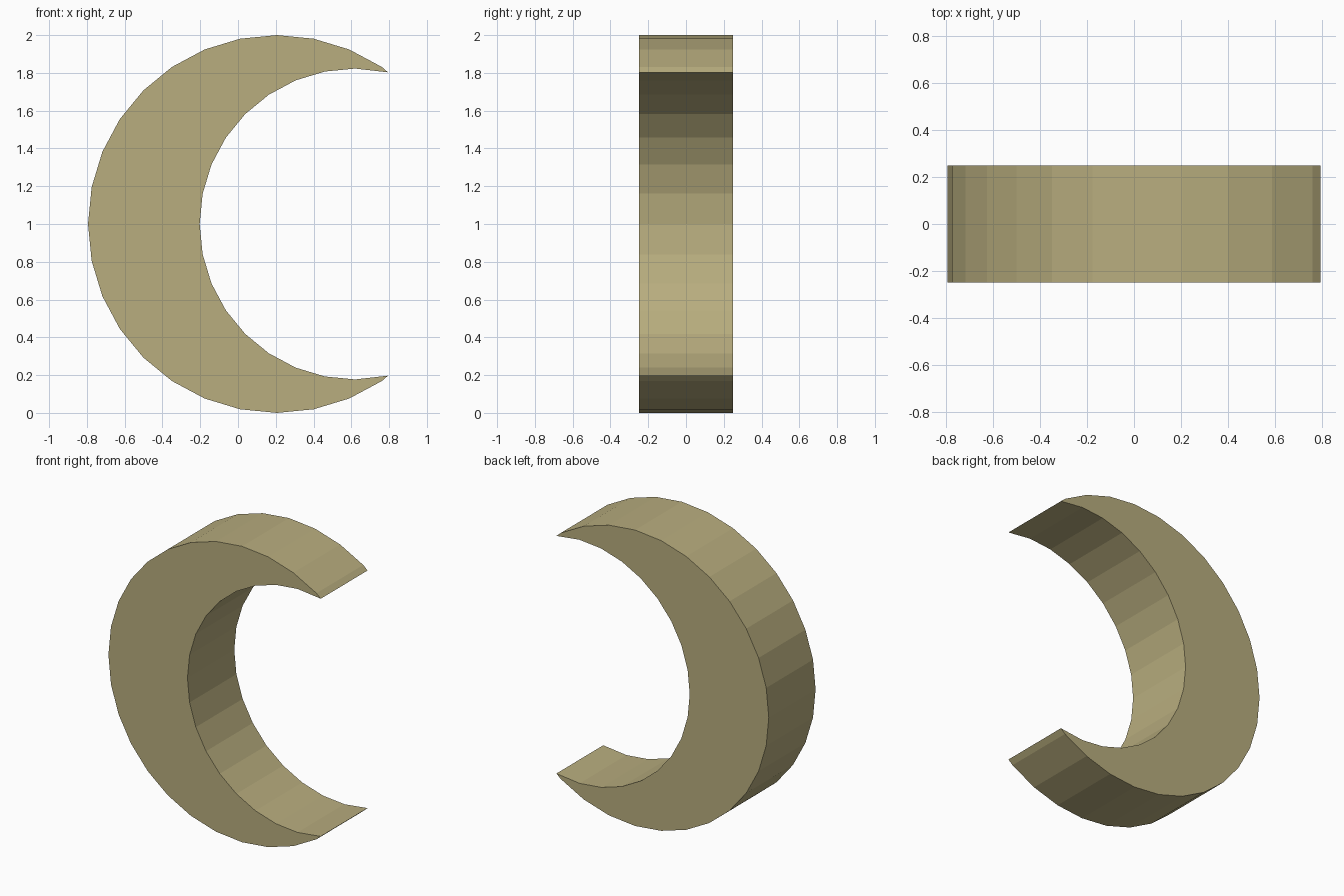
import bpy, bmesh, math

if "Cube" in bpy.data.objects:
    bpy.data.objects.remove(bpy.data.objects["Cube"])

STEP = math.pi / 16          # both arcs follow 32-sided circles
HALF_DEPTH = 0.25
TIP = (0.794, 0.803)         # where the two arcs meet, relative to mid height


def arc(cx, radius, steps):
    # Left-hand arc, running from the upper end round to the lower end
    return [(cx - radius * math.cos(i * STEP), 1 + radius * math.sin(i * STEP))
            for i in range(steps, -steps - 1, -1)]


# Crescent outline: outer arc, lower tip, inner arc back, upper tip
outer = arc(0.206, 1.0, 11)
inner = arc(0.62, 0.823, 8)
outline = outer + [(TIP[0], 1 - TIP[1])] + inner[::-1] + [(TIP[0], 1 + TIP[1])]

# Extrude the outline through its thickness
bm = bmesh.new()
face = bm.faces.new([bm.verts.new((x, -HALF_DEPTH, z)) for x, z in outline])
extruded = bmesh.ops.extrude_face_region(bm, geom=[face], use_keep_orig=True)
moved = [g for g in extruded["geom"] if isinstance(g, bmesh.types.BMVert)]
bmesh.ops.translate(bm, verts=moved, vec=(0, 2 * HALF_DEPTH, 0))
bmesh.ops.recalc_face_normals(bm, faces=bm.faces)
mesh = bpy.data.meshes.new("crescent")
bm.to_mesh(mesh)
bm.free()

crescent = bpy.data.objects.new("crescent", mesh)
bpy.context.collection.objects.link(crescent)

# Khaki colour
khaki = bpy.data.materials.new("khaki")
khaki.diffuse_color = (0.48, 0.42, 0.21, 1)
khaki.use_nodes = True
khaki.node_tree.nodes["Principled BSDF"].inputs["Base Color"].default_value = khaki.diffuse_color
mesh.materials.append(khaki)
